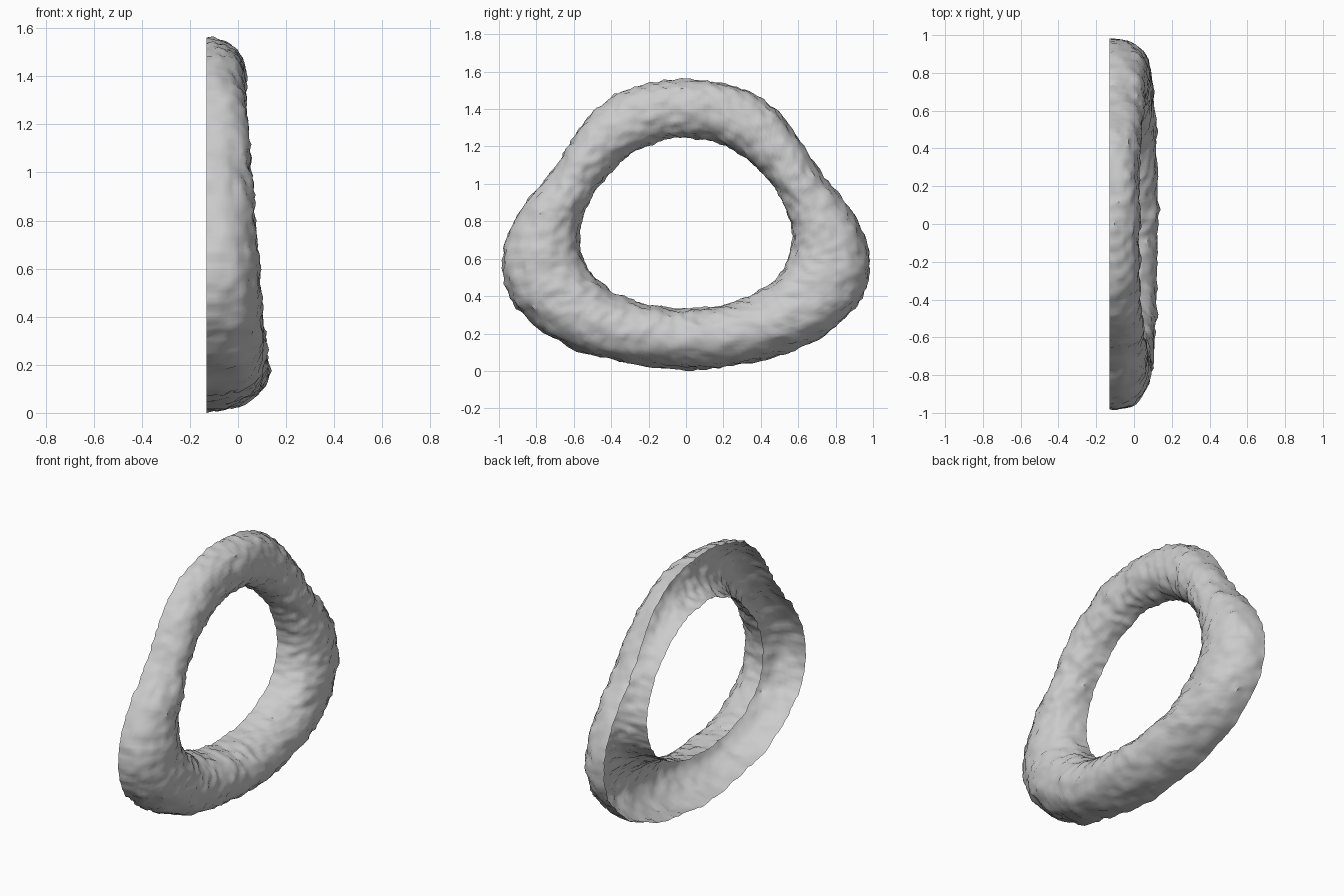
import bpy, bmesh, math
from mathutils import Vector, noise

if "Cube" in bpy.data.objects:
    bpy.data.objects.remove(bpy.data.objects["Cube"])

# Half outline, top to bottom: outer (y, z) paired with inner (y, z)
HALF = [
    (0.00, 1.555, 0.00, 1.245), (0.22, 1.53, 0.16, 1.225),
    (0.42, 1.445, 0.31, 1.145), (0.58, 1.28, 0.43, 1.035),
    (0.71, 1.07, 0.515, 0.91), (0.87, 0.88, 0.565, 0.77),
    (0.975, 0.65, 0.56, 0.635), (0.965, 0.45, 0.50, 0.52),
    (0.85, 0.28, 0.40, 0.43), (0.64, 0.135, 0.28, 0.375),
    (0.34, 0.045, 0.14, 0.345), (0.00, 0.01, 0.00, 0.335),
]
LOOP = HALF + [(-a, b, -c, d) for a, b, c, d in HALF[-2:0:-1]]
BACK = -0.13
SEG, ACROSS = 210, 26


def spline(u):
    """Closed Catmull-Rom through LOOP, u in 0..1."""
    n = len(LOOP)
    i, f = int(u * n), u * n - int(u * n)
    p = [LOOP[(i + k) % n] for k in (-1, 0, 1, 2)]
    return [0.5 * (2 * b + (c - a) * f + (2 * a - 5 * b + 4 * c - d) * f * f
                   + (3 * b - a - 3 * c + d) * f ** 3) for a, b, c, d in zip(*p)]


def crest(z):
    """How far forward the ring bulges: thicker toward the bottom."""
    return 0.125 - 0.095 * max(0, min(1, (z - 0.15) / 1.15))


# Rocky half-round shell, open at the back
bm = bmesh.new()
grid, info = [], {}
for i in range(SEG):
    yo, zo, yi, zi = spline(i / SEG)
    row = []
    for j in range(ACROSS + 1):
        t = math.pi * j / ACROSS
        s = (1 - math.copysign(abs(math.cos(t)) ** 0.95, math.cos(t))) / 2
        y, z = yo + (yi - yo) * s, zo + (zi - zo) * s
        h = max(0, math.sin(t)) ** 0.85
        v = bm.verts.new((BACK + (crest((zo + zi) / 2) - BACK) * h, y, z))
        info[v] = (i, j)
        row.append(v)
    grid.append(row)
for i in range(SEG):
    a, b = grid[i], grid[(i + 1) % SEG]
    for j in range(ACROSS):
        bm.faces.new((a[j], a[j + 1], b[j + 1], b[j]))
bm.normal_update()
if sum(f.normal.x for f in bm.faces) < 0:
    bmesh.ops.reverse_faces(bm, faces=bm.faces[:])
    bm.normal_update()

# Chiselled roughness along the surface normals
moves = {}
for v, (i, j) in info.items():
    p = v.co
    n = (noise.noise(p * 9) * 0.010 + noise.noise(p * 22 + Vector((5, 1, 2))) * 0.012
         + noise.noise(p * 48 + Vector((1, 7, 3))) * 0.007)
    moves[v] = v.normal * n
for v, d in moves.items():
    v.co += d
    if info[v][1] in (0, ACROSS):
        v.co.x = BACK
    v.co.z = max(0.0, v.co.z)

me = bpy.data.meshes.new("rock_ring")
bm.to_mesh(me)
bm.free()
ob = bpy.data.objects.new("rock_ring", me)
bpy.context.collection.objects.link(ob)
bpy.context.view_layer.objects.active = ob
ob.select_set(True)
bpy.ops.object.shade_smooth_by_angle(angle=math.radians(40))
